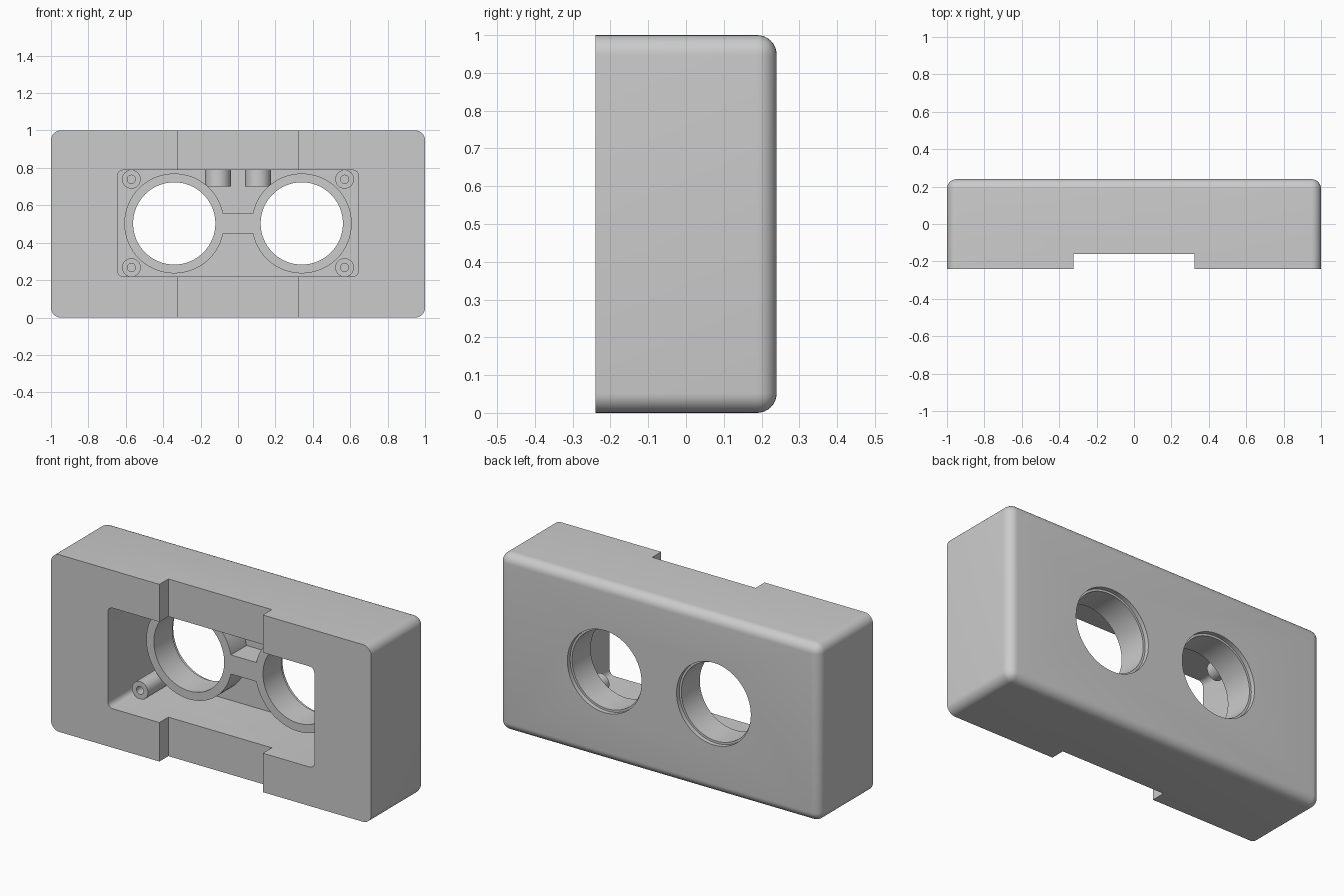
import bpy, bmesh
from math import pi, radians
from mathutils import Matrix

cube = bpy.data.objects.get("Cube")
if cube:
    bpy.data.objects.remove(cube, do_unlink=True)

grey = bpy.data.materials.new("light_grey")
grey.use_nodes = True
GREY = (0.6, 0.6, 0.6, 1)
grey.diffuse_color = GREY
grey.node_tree.nodes["Principled BSDF"].inputs["Base Color"].default_value = GREY

MID_Z = 0.503      # height of the cavity and lens centre line
FLOOR_Y = 0.19     # inner face of the back wall
RING_Y = 0.05      # front of the lens rings
BORE = 0.22        # lens bore radius


def finish(name, bm):
    bmesh.ops.recalc_face_normals(bm, faces=bm.faces)
    mesh = bpy.data.meshes.new(name)
    bm.to_mesh(mesh)
    bm.free()
    obj = bpy.data.objects.new(name, mesh)
    bpy.context.collection.objects.link(obj)
    mesh.materials.append(grey)
    return obj


def box(name, x, y, z, radius=0, rounded=None, segments=6):
    """Box from (min, max) pairs; edges passing the rounded test are bevelled."""
    bm = bmesh.new()
    bmesh.ops.create_cube(bm, size=1)
    for v in bm.verts:
        for i, (lo, hi) in enumerate((x, y, z)):
            v.co[i] = hi if v.co[i] > 0 else lo
    if rounded:
        edges = [e for e in bm.edges if rounded(*[v.co for v in e.verts])]
        bmesh.ops.bevel(bm, geom=edges, offset=radius, segments=segments,
                        profile=0.5, affect='EDGES')
    return finish(name, bm)


def cylinder(name, radius, x, z, y0, y1, sides=64):
    """Cylinder along y."""
    bm = bmesh.new()
    place = Matrix.Translation((x, (y0 + y1) / 2, z)) @ Matrix.Rotation(pi / 2, 4, 'X')
    bmesh.ops.create_cone(bm, cap_ends=True, segments=sides, radius1=radius,
                          radius2=radius, depth=y1 - y0, matrix=place)
    return finish(name, bm)


def cut(target, *cutters):
    bpy.context.view_layer.objects.active = target
    for cutter in cutters:
        cutter.hide_render = True
        mod = target.modifiers.new("cut", 'BOOLEAN')
        mod.operation = 'DIFFERENCE'
        mod.solver = 'EXACT'
        mod.object = cutter
        bpy.ops.object.modifier_apply(modifier=mod.name)
        bpy.data.objects.remove(cutter, do_unlink=True)


def along_y(a, b):
    return abs(a.y - b.y) > 0.01


def not_front(a, b):
    return max(a.y, b.y) > 0


# Housing: rounded at the back and sides, sharp at the open front
housing = box("housing", (-1, 1), (-0.24, 0.24), (0, 1), 0.052, not_front, 8)
cut(housing,
    box("notch_cutter", (-0.323, 0.323), (-0.4, -0.16), (-0.2, 1.2)),
    box("cavity_cutter", (-0.645, 0.645), (-0.5, FLOOR_Y), (0.22, 0.788), 0.03, along_y, 4))
parts = [housing]

for side, label in ((1, "left"), (-1, "right")):
    # Lens bore with a shallow step at the back
    lens_x = side * 0.341
    cut(housing,
        cylinder("bore_cutter", BORE, lens_x, MID_Z, 0.1, 0.4),
        cylinder("step_cutter", 0.232, lens_x, MID_Z, 0.215, 0.4))

    # Lens ring standing on the back wall
    ring = cylinder(label + "_lens_ring", 0.267, lens_x, MID_Z, RING_Y, FLOOR_Y)
    cut(ring, cylinder("ring_cutter", BORE, lens_x, MID_Z, -0.1, 0.4))
    parts.append(ring)

    # Screw posts in the cavity corners
    for z, level in ((0.267, "lower"), (0.739, "upper")):
        post = cylinder(f"{label}_{level}_screw_post", 0.05, side * 0.57, z, -0.06, FLOOR_Y, 32)
        cut(post, cylinder("screw_cutter", 0.022, side * 0.57, z, -0.2, 0.1, 24))
        parts.append(post)

    # Round peg hanging from the cavity ceiling
    bm = bmesh.new()
    bmesh.ops.create_cone(bm, cap_ends=True, segments=40, radius1=0.069, radius2=0.069,
                          depth=0.09, matrix=Matrix.Translation((side * 0.107, 0.1, 0.745)))
    parts.append(finish(label + "_ceiling_peg", bm))

# Bridge joining the two rings
parts.append(box("ring_bridge", (-0.09, 0.09), (RING_Y, FLOOR_Y), (0.448, 0.556)))

bpy.ops.object.select_all(action='DESELECT')
for part in parts:
    part.select_set(True)
bpy.context.view_layer.objects.active = housing
bpy.ops.object.shade_smooth_by_angle(angle=radians(30))
